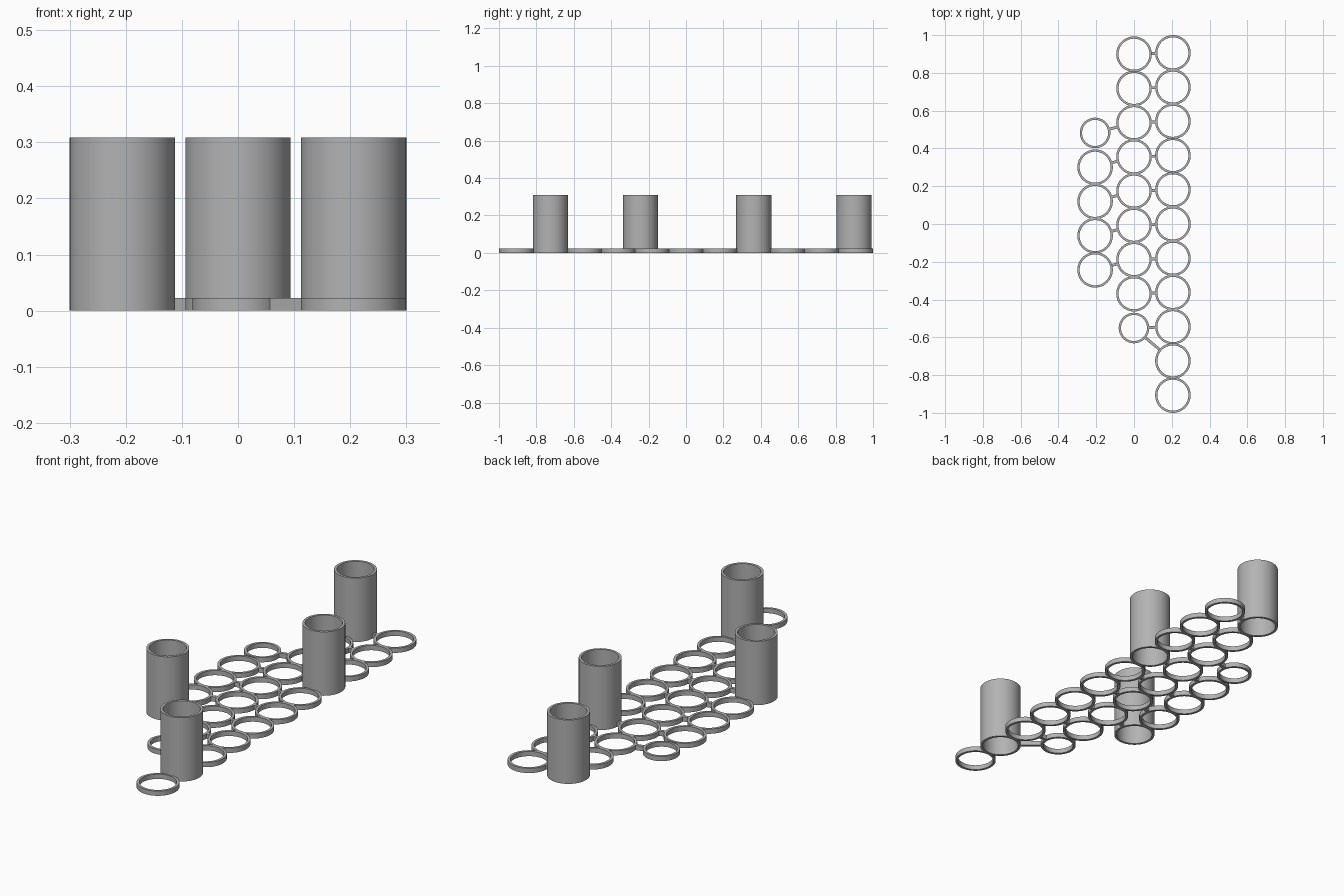
import bpy
import bmesh
import math
from mathutils import Vector

cube = bpy.data.objects.get("Cube")
if cube:
    bpy.data.objects.remove(cube, do_unlink=True)

# One plain grey for everything
grey = bpy.data.materials.new("plain_grey")
grey.use_nodes = True
colour = (0.45, 0.45, 0.45, 1)
grey.diffuse_color = colour
grey.node_tree.nodes["Principled BSDF"].inputs["Base Color"].default_value = colour

SEGMENTS = 64
PITCH = 0.1812
COLUMN = 0.206
BIG, SMALL = 0.094, 0.081
WALL = 0.012
LOW, TALL = 0.023, 0.309


def finish(bm, name):
    mesh = bpy.data.meshes.new(name)
    bmesh.ops.recalc_face_normals(bm, faces=bm.faces)
    bm.to_mesh(mesh)
    bm.free()
    mesh.materials.append(grey)
    obj = bpy.data.objects.new(name, mesh)
    bpy.context.collection.objects.link(obj)
    return obj


def tube(name, centre, radius, height):
    """Open ring: a rectangular wall profile swept around the centre."""
    bm = bmesh.new()
    inner = radius - WALL
    profile = [(inner, 0), (radius, 0), (radius, height), (inner, height)]
    loops = []
    for i in range(SEGMENTS):
        a = math.tau * i / SEGMENTS
        loops.append([bm.verts.new((r * math.cos(a), r * math.sin(a), z)) for r, z in profile])
    for i, here in enumerate(loops):
        after = loops[(i + 1) % SEGMENTS]
        for j in range(4):
            k = (j + 1) % 4
            bm.faces.new((here[j], after[j], after[k], here[k]))
    obj = finish(bm, name)
    obj.location = (centre.x, centre.y, 0)
    bpy.ops.object.select_all(action="DESELECT")
    obj.select_set(True)
    bpy.context.view_layer.objects.active = obj
    bpy.ops.object.shade_smooth_by_angle(angle=math.radians(40))


def link_bar(name, ring_a, ring_b):
    """Short bar joining the walls of two rings."""
    (a, ra), (b, rb) = ring_a, ring_b
    d = (b - a).normalized()
    start, end = a + d * (ra - WALL / 2), b - d * (rb - WALL / 2)
    bm = bmesh.new()
    bmesh.ops.create_cube(bm, size=1)
    bmesh.ops.scale(bm, vec=((end - start).length, 0.015, LOW), verts=bm.verts)
    obj = finish(bm, name)
    mid = (start + end) / 2
    obj.location = (mid.x, mid.y, LOW / 2)
    obj.rotation_euler.z = math.atan2(d.y, d.x)


# Columns: x, y of the rearmost ring, count, small ring indices, tall tube indices
columns = {
    "left": (COLUMN, 0.906, 11, (), (3, 9)),
    "middle": (0, 0.899, 9, (8,), (0,)),
    "right": (-COLUMN, 0.482, 5, (0,), (4,)),
}
rings = {}
for side, (x, y, count, small, tall) in columns.items():
    rings[side] = []
    for i in range(count):
        centre = Vector((x, y - i * PITCH))
        radius = SMALL if i in small else BIG
        rings[side].append((centre, radius))
        kind = "tall_tube" if i in tall else "ring"
        tube(f"{side}_{kind}_{i + 1}", centre, radius, TALL if i in tall else LOW)

# Bars between neighbouring columns
for i, ring in enumerate(rings["middle"]):
    link_bar(f"left_link_{i + 1}", ring, rings["left"][i])
for i, ring in enumerate(rings["right"]):
    link_bar(f"right_link_{i + 1}", ring, rings["middle"][i + 2])
link_bar("diagonal_link", rings["middle"][8], rings["left"][9])
